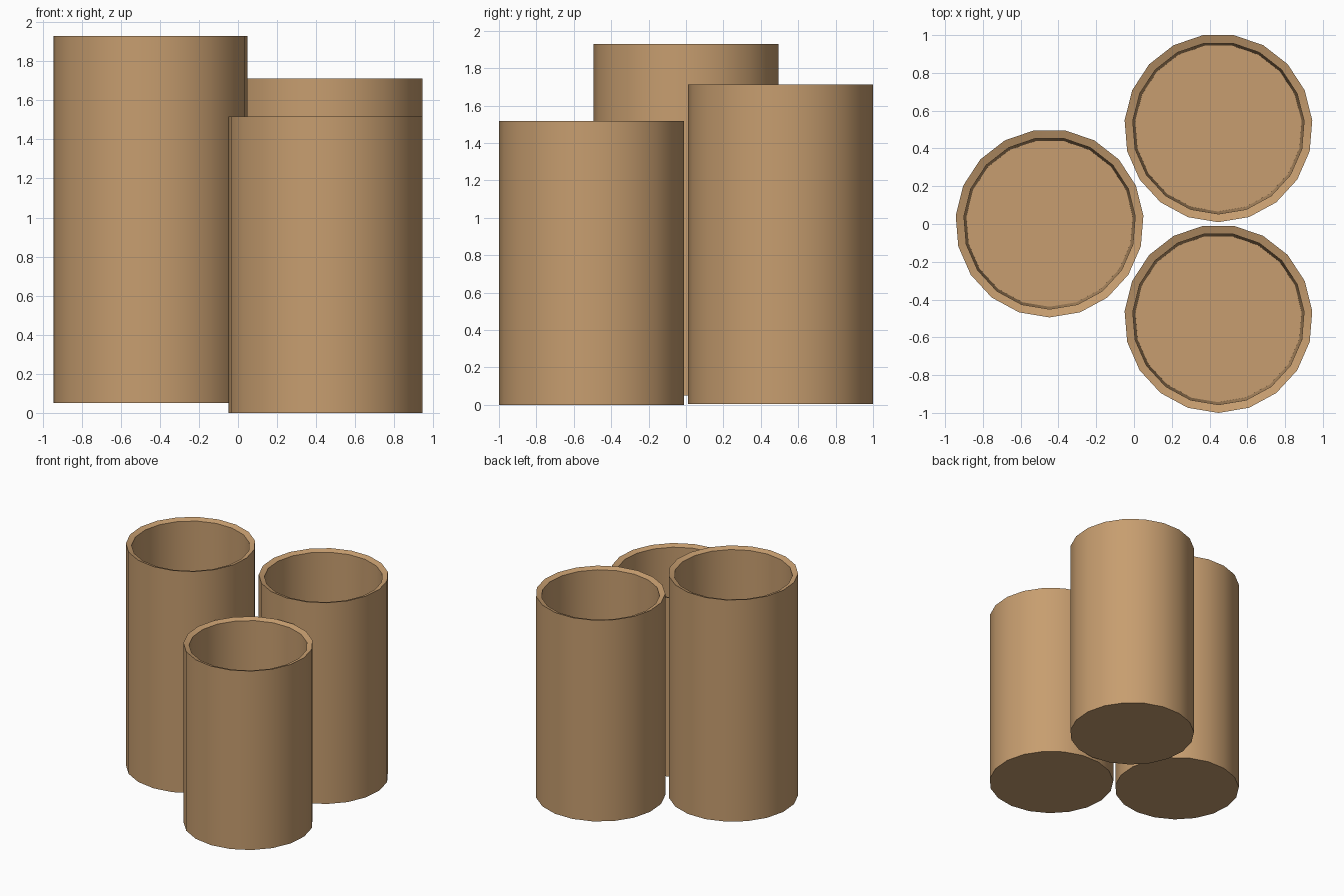
import bpy
import bmesh
from math import cos, sin, pi, radians

cube = bpy.data.objects.get("Cube")
if cube:
    bpy.data.objects.remove(cube, do_unlink=True)

SIDES = 19
RADIUS = 0.4985

tan = bpy.data.materials.new("warm tan")
tan.use_nodes = True
colour = (0.57, 0.34, 0.16, 1)
tan.diffuse_color = colour
tan.node_tree.nodes["Principled BSDF"].inputs["Base Color"].default_value = colour


def open_tube(name, x, y, bottom, top):
    """Closed-bottom cup turned from a profile of radius and height."""
    profile = [
        (RADIUS, bottom),
        (RADIUS, top),
        (0.455, top - 0.015),    # rim sloping inward
        (0.442, bottom + 0.06),  # tapered inner wall
    ]
    bm = bmesh.new()
    rings = []
    for r, z in profile:
        angles = [-pi / 2 + 2 * pi * i / SIDES for i in range(SIDES)]
        rings.append([bm.verts.new((r * cos(a), r * sin(a), z)) for a in angles])
    for low, high in zip(rings, rings[1:]):
        for i in range(SIDES):
            j = (i + 1) % SIDES
            bm.faces.new((low[i], low[j], high[j], high[i]))
    # Underside and inner floor
    bm.faces.new(rings[0][::-1])
    bm.faces.new(rings[-1])
    mesh = bpy.data.meshes.new(name)
    bm.to_mesh(mesh)
    bm.free()
    mesh.materials.append(tan)
    tube = bpy.data.objects.new(name, mesh)
    tube.location = (x, y, 0)
    bpy.context.collection.objects.link(tube)
    bpy.ops.object.select_all(action="DESELECT")
    tube.select_set(True)
    bpy.context.view_layer.objects.active = tube
    bpy.ops.object.shade_smooth_by_angle(angle=radians(30))


# Three tubes of different heights standing in a triangle
open_tube("tall_tube", -0.447, 0.004, 0.05, 1.93)
open_tube("middle_tube", 0.447, 0.508, 0.005, 1.712)
open_tube("short_tube", 0.447, -0.5015, 0, 1.518)
